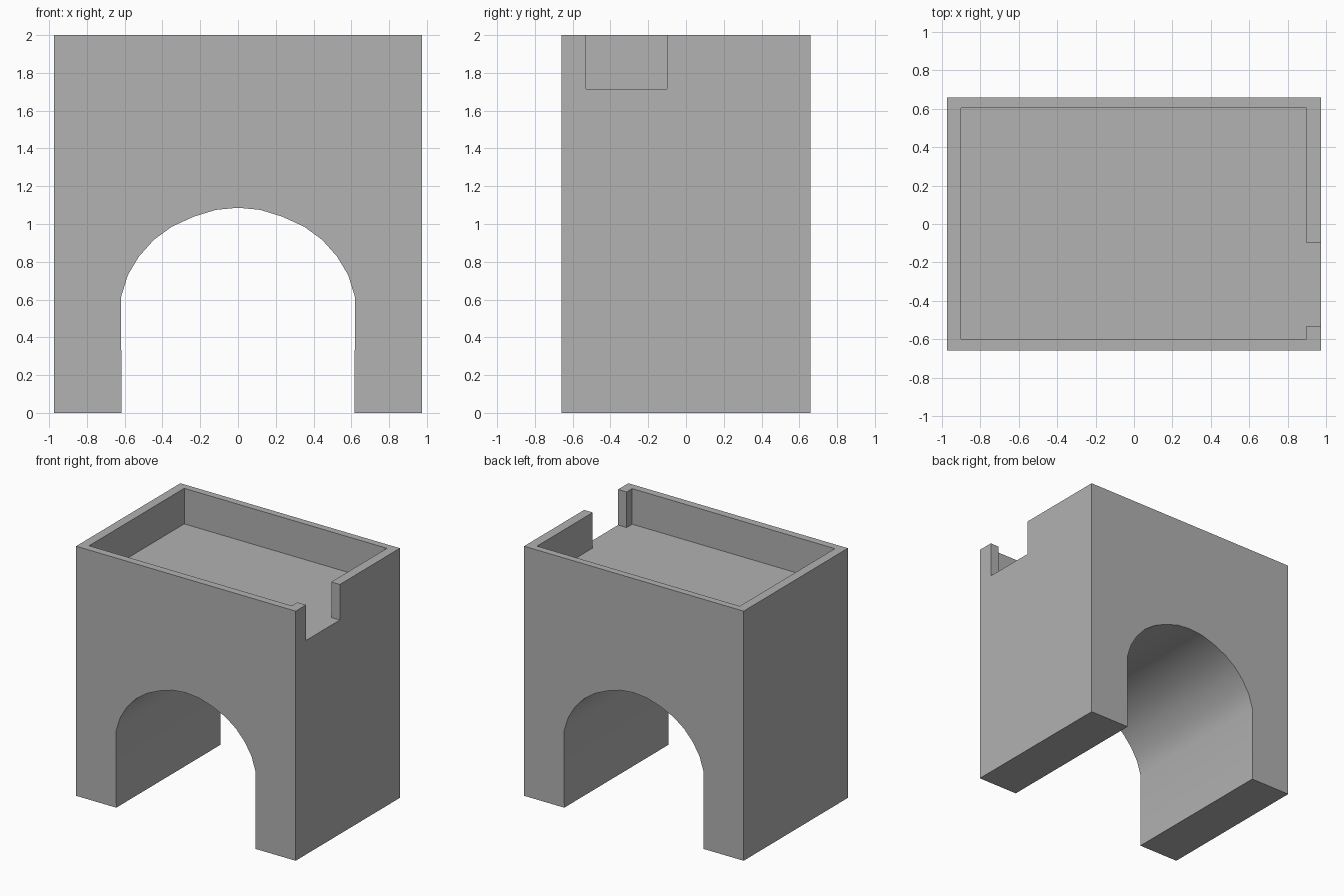
import bpy
import bmesh
import math
from mathutils import Vector

cube = bpy.data.objects.get("Cube")
if cube:
    bpy.data.objects.remove(cube, do_unlink=True)

HALF_W, HALF_D, HEIGHT = 0.973, 0.66, 2.0
FLOOR_Z = 1.715

stone = bpy.data.materials.new("plain_grey")
stone.use_nodes = True
grey = (0.445, 0.445, 0.445, 1)
stone.diffuse_color = grey
stone.node_tree.nodes["Principled BSDF"].inputs["Base Color"].default_value = grey


def prism(name, points, offset):
    """Extrude a closed outline along an offset into a solid object."""
    bm = bmesh.new()
    face = bm.faces.new([bm.verts.new(p) for p in points])
    ext = bmesh.ops.extrude_face_region(bm, geom=[face])
    moved = [g for g in ext["geom"] if isinstance(g, bmesh.types.BMVert)]
    bmesh.ops.translate(bm, verts=moved, vec=Vector(offset))
    bmesh.ops.recalc_face_normals(bm, faces=bm.faces[:])
    mesh = bpy.data.meshes.new(name)
    bm.to_mesh(mesh)
    bm.free()
    mesh.materials.append(stone)
    obj = bpy.data.objects.new(name, mesh)
    bpy.context.collection.objects.link(obj)
    return obj


# Arched block: half outline from the top corner to the crown, then mirrored
half = [(HALF_W, HEIGHT), (HALF_W, 0), (0.617, 0), (0.619, 0.614),
        (0.583, 0.73), (0.525, 0.827), (0.446, 0.916), (0.35, 0.986),
        (0.234, 1.039), (0.117, 1.075)]
outline = half + [(0, 1.086)] + [(-x, z) for x, z in reversed(half)]
body = prism("arched_tower", [(x, -HALF_D, z) for x, z in outline],
             (0, 2 * HALF_D, 0))

# Roof recess with a doorway through the left parapet
recess = [(-0.9, -0.6), (0.897, -0.6), (0.897, -0.53), (1.1, -0.53),
          (1.1, -0.1), (0.897, -0.1), (0.897, 0.605), (-0.9, 0.605)]
cutter = prism("roof_recess_cutter", [(x, y, FLOOR_Z) for x, y in recess],
               (0, 0, 0.5))
cutter.hide_render = True

cut = body.modifiers.new("roof_recess", 'BOOLEAN')
cut.operation = 'DIFFERENCE'
cut.solver = 'EXACT'
cut.object = cutter

# Bake the cut and smooth the vault
bpy.ops.object.select_all(action='DESELECT')
body.select_set(True)
bpy.context.view_layer.objects.active = body
bpy.ops.object.modifier_apply(modifier=cut.name)
bpy.data.objects.remove(cutter, do_unlink=True)
bpy.ops.object.shade_smooth_by_angle(angle=math.radians(30))
